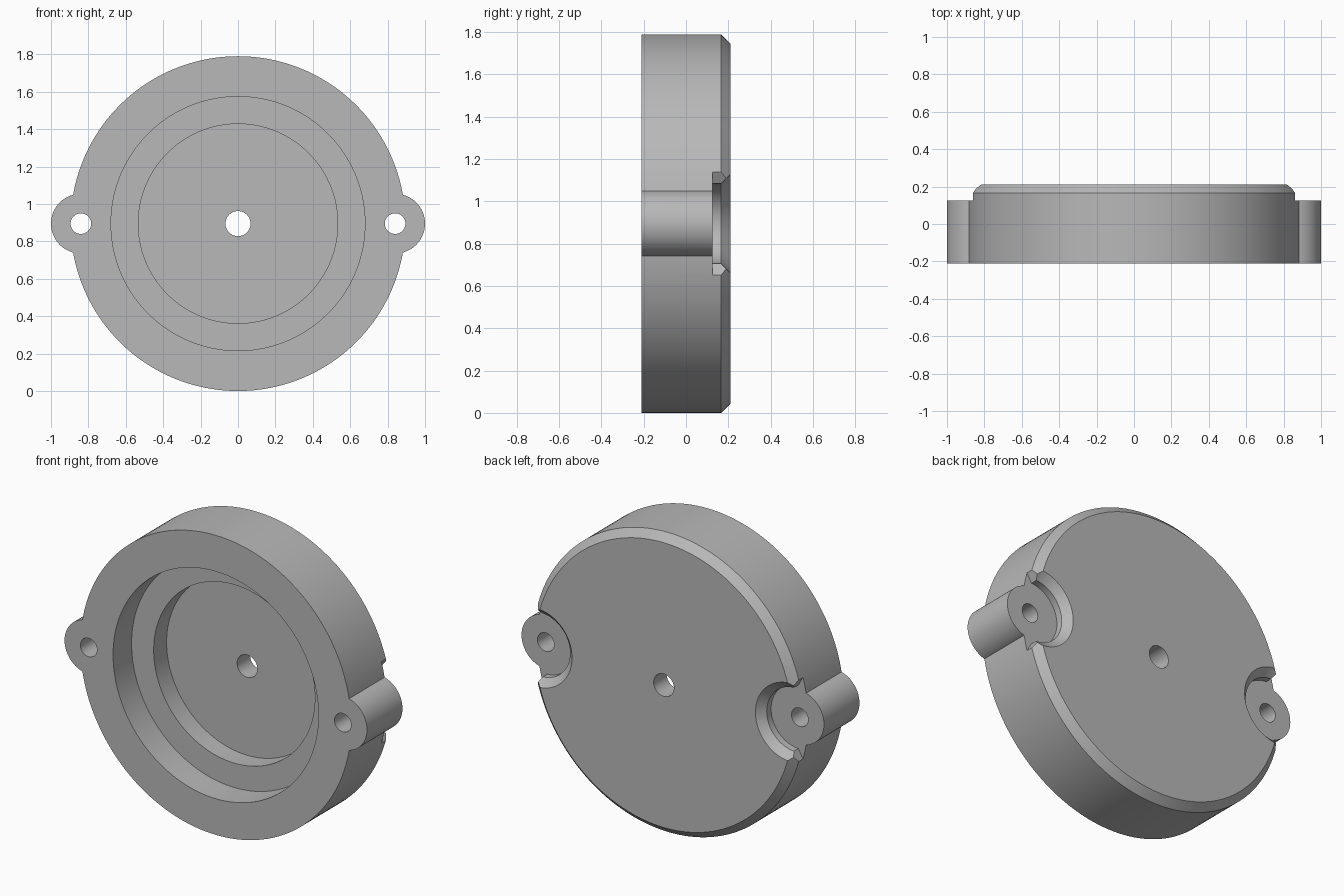
import bpy
import bmesh
from math import cos, sin, pi, radians

if "Cube" in bpy.data.objects:
    bpy.data.objects.remove(bpy.data.objects["Cube"], do_unlink=True)

CENTRE_Z = 0.895
FRONT, BACK = -0.21, 0.21
LUG_X = 0.84
LUG_BACK = 0.125
CHAMFER = 0.044

grey = bpy.data.materials.new("grey plastic")
grey.use_nodes = True
colour = (0.48, 0.48, 0.48, 1)
grey.diffuse_color = colour
grey.node_tree.nodes["Principled BSDF"].inputs["Base Color"].default_value = colour


def finish(name, bm):
    bmesh.ops.recalc_face_normals(bm, faces=bm.faces)
    mesh = bpy.data.meshes.new(name)
    bm.to_mesh(mesh)
    bm.free()
    mesh.materials.append(grey)
    obj = bpy.data.objects.new(name, mesh)
    bpy.context.collection.objects.link(obj)
    return obj


def lathe(name, profile, x=0, segments=64, ring=False):
    """Turn (radius, y) points about the y direction; cap the ends unless ring."""
    bm = bmesh.new()
    angles = [2 * pi * i / segments for i in range(segments)]
    loops = [[bm.verts.new((x + r * cos(a), y, CENTRE_Z + r * sin(a))) for a in angles]
             for r, y in profile]
    pairs = list(zip(loops, loops[1:]))
    if ring:
        pairs.append((loops[-1], loops[0]))
    else:
        bm.faces.new(loops[0])
        bm.faces.new(loops[-1])
    for a, b in pairs:
        for i in range(segments):
            j = (i + 1) % segments
            bm.faces.new((a[i], a[j], b[j], b[i]))
    return finish(name, bm)


def prism(name, outline, y0, y1):
    """Extrude an (x, z) outline along y."""
    bm = bmesh.new()
    face = bm.faces.new([bm.verts.new((x, y0, CENTRE_Z + z)) for x, z in outline])
    new = bmesh.ops.extrude_face_region(bm, geom=[face])["geom"]
    bmesh.ops.translate(bm, vec=(0, y1 - y0, 0),
                        verts=[v for v in new if isinstance(v, bmesh.types.BMVert)])
    return finish(name, bm)


def combine(target, tool, operation):
    tool.hide_render = True
    mod = target.modifiers.new(operation, 'BOOLEAN')
    mod.operation, mod.object, mod.solver = operation, tool, 'EXACT'
    bpy.ops.object.select_all(action='DESELECT')
    bpy.context.view_layer.objects.active = target
    target.select_set(True)
    bpy.ops.object.modifier_apply(modifier=mod.name)
    bpy.data.objects.remove(tool, do_unlink=True)


# Round cover with chamfered back rim, stepped front recess and centre bore
STEP, FLOOR = -0.035, 0.087
cover = lathe("round_cover", [
    (0.895, FRONT), (0.895, BACK - CHAMFER), (0.895 - CHAMFER, BACK),
    (0.067, BACK), (0.067, FLOOR), (0.533, FLOOR), (0.533, STEP),
    (0.679, STEP), (0.679, FRONT)], segments=160, ring=True)

for side in (1, -1):
    # Mounting lug, trimmed at the back by the pocket
    combine(cover, lathe("lug", [(0.16, FRONT), (0.16, 0.19)], side * LUG_X), 'UNION')
    # Pocket with a flared rim
    combine(cover, lathe("pocket", [
        (0.19, LUG_BACK), (0.19, BACK - CHAMFER), (0.324, 0.3)], side * LUG_X), 'DIFFERENCE')
    # Bevelled corners where the pocket meets the outer wall
    for up in (1, -1):
        outline = [(0.815, 0.164), (0.892, 0.296), (1.1, 0.3), (1.1, 0.1), (0.85, 0.1)]
        combine(cover, prism("corner", [(side * x, up * z) for x, z in outline],
                             LUG_BACK, 0.4), 'DIFFERENCE')
    # Screw hole
    combine(cover, lathe("screw_hole", [(0.055, -0.4), (0.055, 0.4)],
                         side * LUG_X, 48), 'DIFFERENCE')

bpy.ops.object.shade_smooth_by_angle(angle=radians(25))
